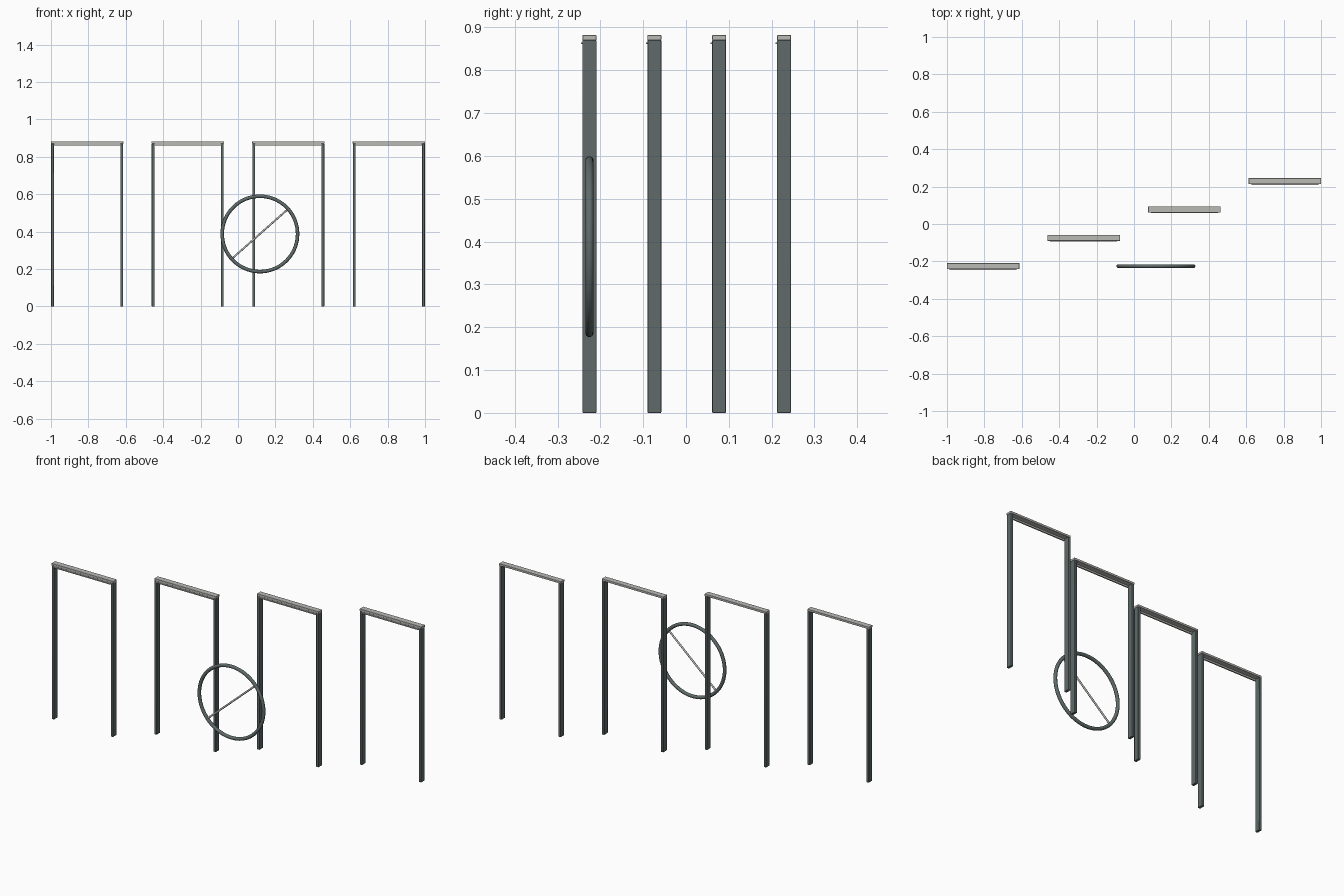
import bpy, math
from mathutils import Vector

if "Cube" in bpy.data.objects:
    bpy.data.objects.remove(bpy.data.objects["Cube"])


def material(name, rgb):
    m = bpy.data.materials.new(name)
    m.diffuse_color = (*rgb, 1)
    m.use_nodes = True
    m.node_tree.nodes["Principled BSDF"].inputs["Base Color"].default_value = m.diffuse_color
    return m


SLATE = material("dark slate", (0.115, 0.145, 0.143))
LIGHT = material("light grey", (0.49, 0.49, 0.47))


def box(name, lo, hi, mat, bevel=0.0):
    lo, hi = Vector(lo), Vector(hi)
    bpy.ops.mesh.primitive_cube_add(size=1, location=(lo + hi) / 2)
    ob = bpy.context.object
    ob.name = name
    ob.scale = hi - lo
    bpy.ops.object.transform_apply(location=False, rotation=False, scale=True)
    ob.data.materials.append(mat)
    if bevel:
        mod = ob.modifiers.new("soft edges", "BEVEL")
        mod.width = bevel
        mod.segments = 2
        bpy.ops.object.shade_smooth_by_angle(angle=math.radians(35))
    return ob


# Four staggered goal-shaped frames
HALF, DEPTH, POST = 0.1935, 0.0163, 0.015
for i in range(4):
    cx = -0.8065 + i * 0.5377
    cy = -0.2255 + i * 0.1515
    n = i + 1

    # two posts
    for side, label in ((-1, "left"), (1, "right")):
        outer = cx + side * (HALF - 0.001)
        inner = outer - side * POST
        box(f"{label}_post_{n}",
            (min(outer, inner), cy - DEPTH, 0),
            (max(outer, inner), cy + DEPTH, 0.871), SLATE, 0.002)

    # top beam
    box(f"top_beam_{n}", (cx - HALF, cy - DEPTH, 0.870),
        (cx + HALF, cy + DEPTH, 0.882), LIGHT, 0.0015)

    # thin lip under the front of the beam
    box(f"front_lip_{n}", (cx - 0.179, cy - DEPTH - 0.0035, 0.861),
        (cx + 0.179, cy - DEPTH + 0.004, 0.8645), LIGHT)
    box(f"lip_web_{n}", (cx - 0.179, cy - DEPTH + 0.001, 0.8645),
        (cx + 0.179, cy - DEPTH + 0.004, 0.8705), LIGHT)

# Floating ring
CENTRE = (0.117, -0.2255, 0.388)
bpy.ops.mesh.primitive_torus_add(
    location=CENTRE, rotation=(math.pi / 2, 0, 0),
    major_radius=0.2015, minor_radius=0.0095,
    major_segments=72, minor_segments=16)
ring = bpy.context.object
ring.name = "ring"
ring.data.materials.append(SLATE)
bpy.ops.object.shade_smooth()

# Diagonal rod across the ring
bpy.ops.mesh.primitive_cylinder_add(
    vertices=16, radius=0.005, depth=0.4, location=CENTRE,
    rotation=(0, math.radians(90 - 41.5), 0))
rod = bpy.context.object
rod.name = "diagonal_rod"
rod.data.materials.append(LIGHT)
bpy.ops.object.shade_smooth_by_angle(angle=math.radians(35))
